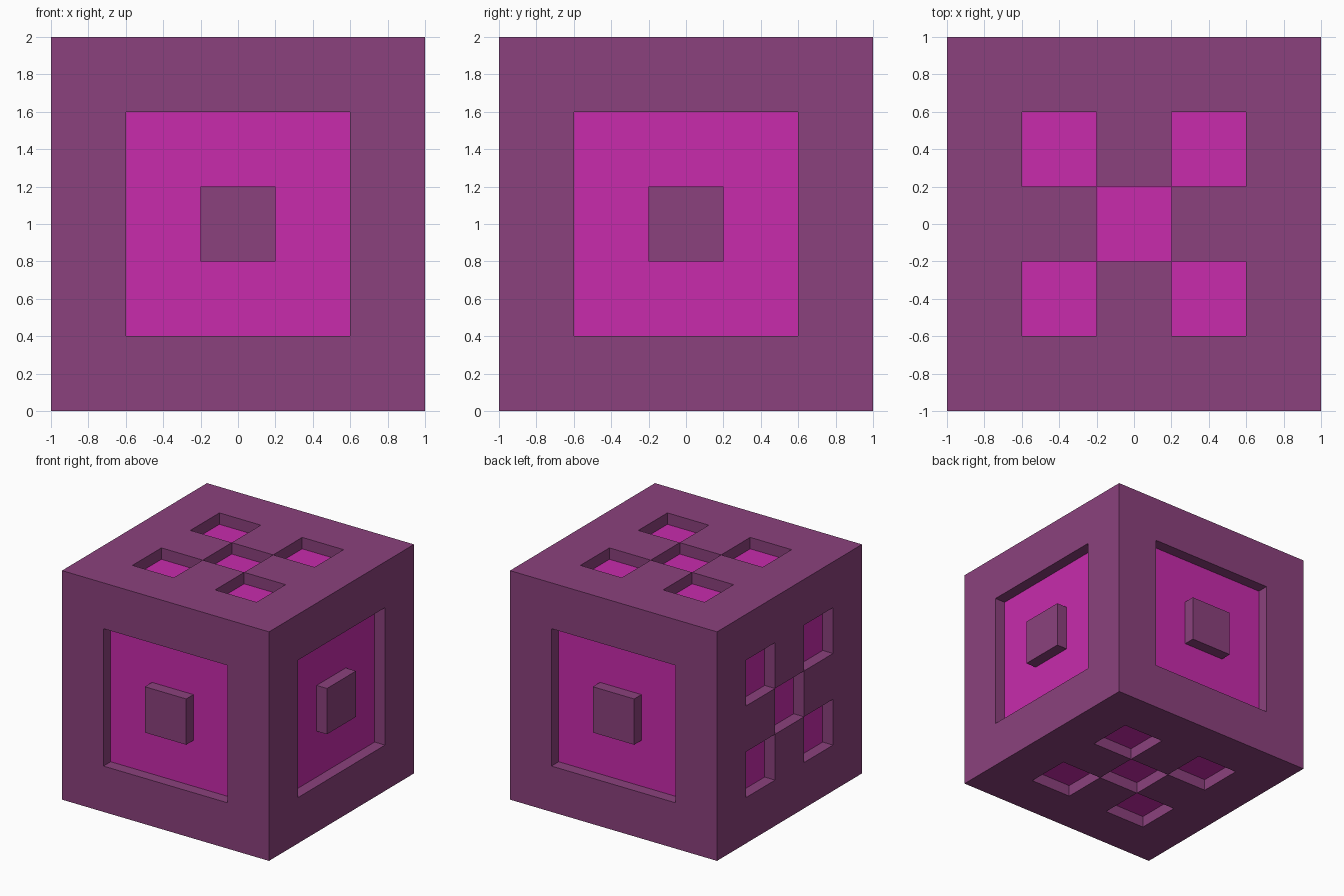
import bpy
import bmesh
from mathutils import Vector

if "Cube" in bpy.data.objects:
    bpy.data.objects.remove(bpy.data.objects["Cube"])

CELL, DEPTH = 0.4, 0.1
RING = ["00000", "01110", "01010", "01110", "00000"]   # square moat around a flush block
FIVE = ["00000", "01010", "00100", "01010", "00000"]   # five square pockets

X, Y, Z = Vector((1, 0, 0)), Vector((0, 1, 0)), Vector((0, 0, 1))
CENTRE = Z


def material(name, rgb):
    mat = bpy.data.materials.new(name)
    mat.diffuse_color = (*rgb, 1)
    mat.use_nodes = True
    mat.node_tree.nodes["Principled BSDF"].inputs["Base Color"].default_value = mat.diffuse_color
    return mat


bm = bmesh.new()


def quad(points, facing, mat):
    face = bm.faces.new([bm.verts.new(p) for p in points])
    face.normal_update()
    if face.normal.dot(facing) < 0:
        face.normal_flip()
    face.material_index = mat


def side(n, u, v, pattern):
    """One cube side: a 5 x 5 grid of cells, those marked 1 sunk into the side."""
    def pt(a, b, h):
        return CENTRE + u * (a * CELL - 1) + v * (b * CELL - 1) + n * h

    low = 1 - DEPTH
    for j in range(5):
        for i in range(5):
            sunk = pattern[j][i] == "1"
            h = low if sunk else 1
            quad([pt(i, j, h), pt(i + 1, j, h), pt(i + 1, j + 1, h), pt(i, j + 1, h)],
                 n, int(sunk))
            if not sunk:
                continue
            # Walls where a sunk cell meets a raised one
            for di, dj in ((1, 0), (-1, 0), (0, 1), (0, -1)):
                if pattern[j + dj][i + di] == "1":
                    continue
                if di:
                    a = i + (di > 0)
                    ends = (a, j), (a, j + 1)
                else:
                    b = j + (dj > 0)
                    ends = (i, b), (i + 1, b)
                (a0, b0), (a1, b1) = ends
                quad([pt(a0, b0, low), pt(a1, b1, low), pt(a1, b1, 1), pt(a0, b0, 1)],
                     -(u * di + v * dj), 0)


# Front, back and right carry the ring; left, top and bottom the five pockets
side(-Y, X, Z, RING)
side(Y, X, Z, RING)
side(X, Y, Z, RING)
side(-X, Y, Z, FIVE)
side(Z, X, Y, FIVE)
side(-Z, X, Y, FIVE)

bmesh.ops.remove_doubles(bm, verts=bm.verts, dist=1e-4)
mesh = bpy.data.meshes.new("patterned_cube")
bm.to_mesh(mesh)
bm.free()
mesh.materials.append(material("plum_shell", (0.258, 0.053, 0.205)))
mesh.materials.append(material("magenta_recess", (0.578, 0.024, 0.413)))
cube = bpy.data.objects.new("patterned_cube", mesh)
bpy.context.collection.objects.link(cube)
